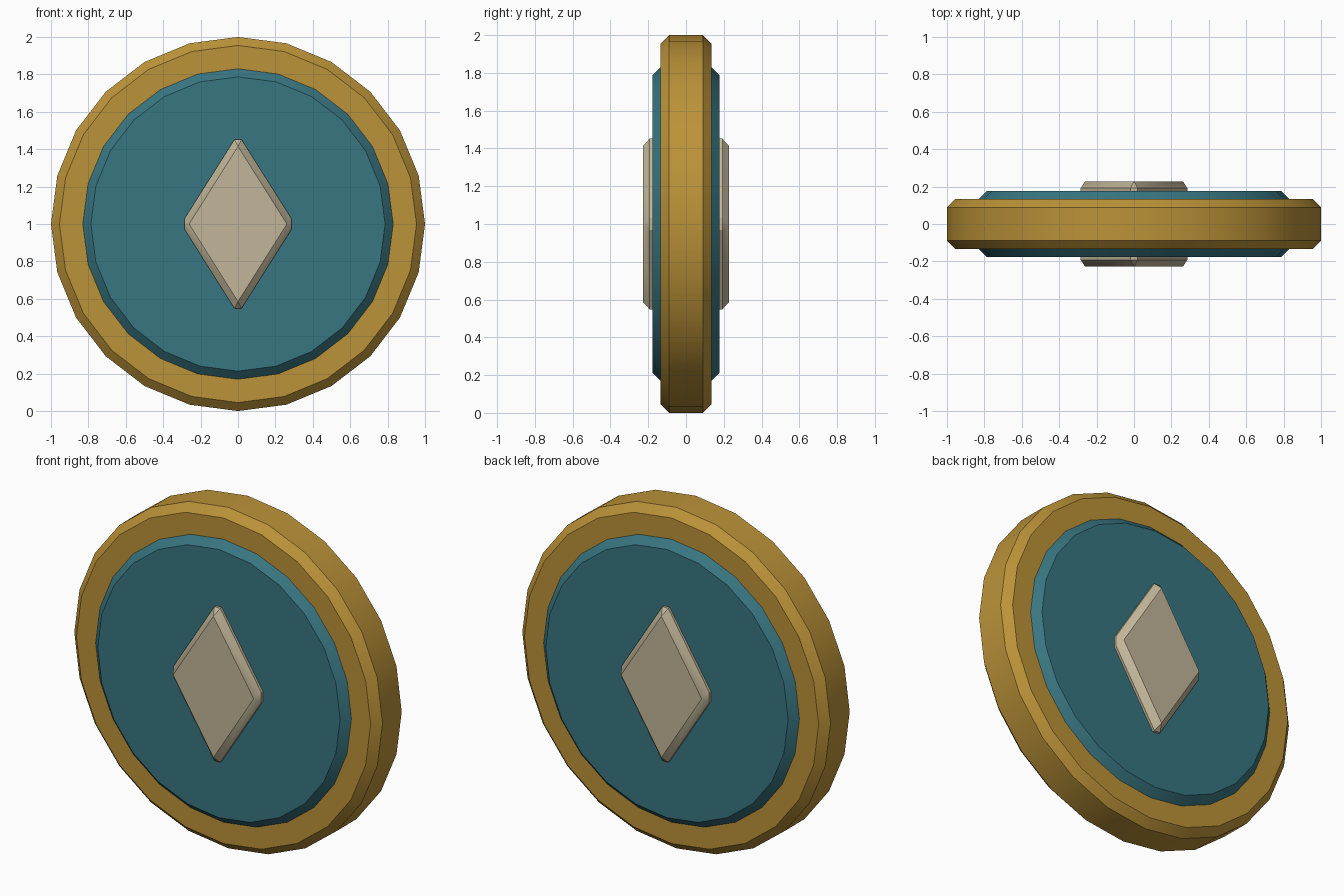
import bpy
import math

# Remove the default cube
if "Cube" in bpy.data.objects:
    bpy.data.objects.remove(bpy.data.objects["Cube"], do_unlink=True)


def material(name, rgb):
    mat = bpy.data.materials.new(name)
    mat.use_nodes = True
    mat.diffuse_color = (*rgb, 1)
    bsdf = next(n for n in mat.node_tree.nodes if n.type == "BSDF_PRINCIPLED")
    bsdf.inputs["Base Color"].default_value = (*rgb, 1)
    return mat


def chamfered_disc(name, sides, radius, half_depth, chamfer, mat, height_scale=1):
    """Prism along y with all sharp edges chamfered, centred at z = 1."""
    bpy.ops.mesh.primitive_cylinder_add(
        vertices=sides, radius=radius, depth=2 * half_depth,
        location=(0, 0, 1), rotation=(math.pi / 2, 0, 0))
    obj = bpy.context.object
    obj.name = name
    obj.scale.y = height_scale
    bpy.ops.object.transform_apply(location=False, rotation=True, scale=True)
    bevel = obj.modifiers.new("chamfer", "BEVEL")
    bevel.width = chamfer
    bevel.segments = 1
    bevel.limit_method = "ANGLE"
    bevel.angle_limit = math.radians(30)
    bpy.ops.object.modifier_apply(modifier=bevel.name)
    obj.data.materials.append(mat)
    bpy.ops.object.shade_smooth_by_angle(angle=math.radians(30))
    return obj


gold = material("gold", (0.50, 0.29, 0.04))
teal = material("teal", (0.04, 0.18, 0.22))
cream = material("cream", (0.54, 0.47, 0.32))

# Outer rim, raised face disc and diamond boss, identical on both sides
chamfered_disc("rim", 24, 1.0, 0.134, 0.045, gold)
chamfered_disc("face_disc", 24, 0.83, 0.177, 0.043, teal)
chamfered_disc("diamond", 4, 0.304, 0.228, 0.036, cream, height_scale=1.585)
